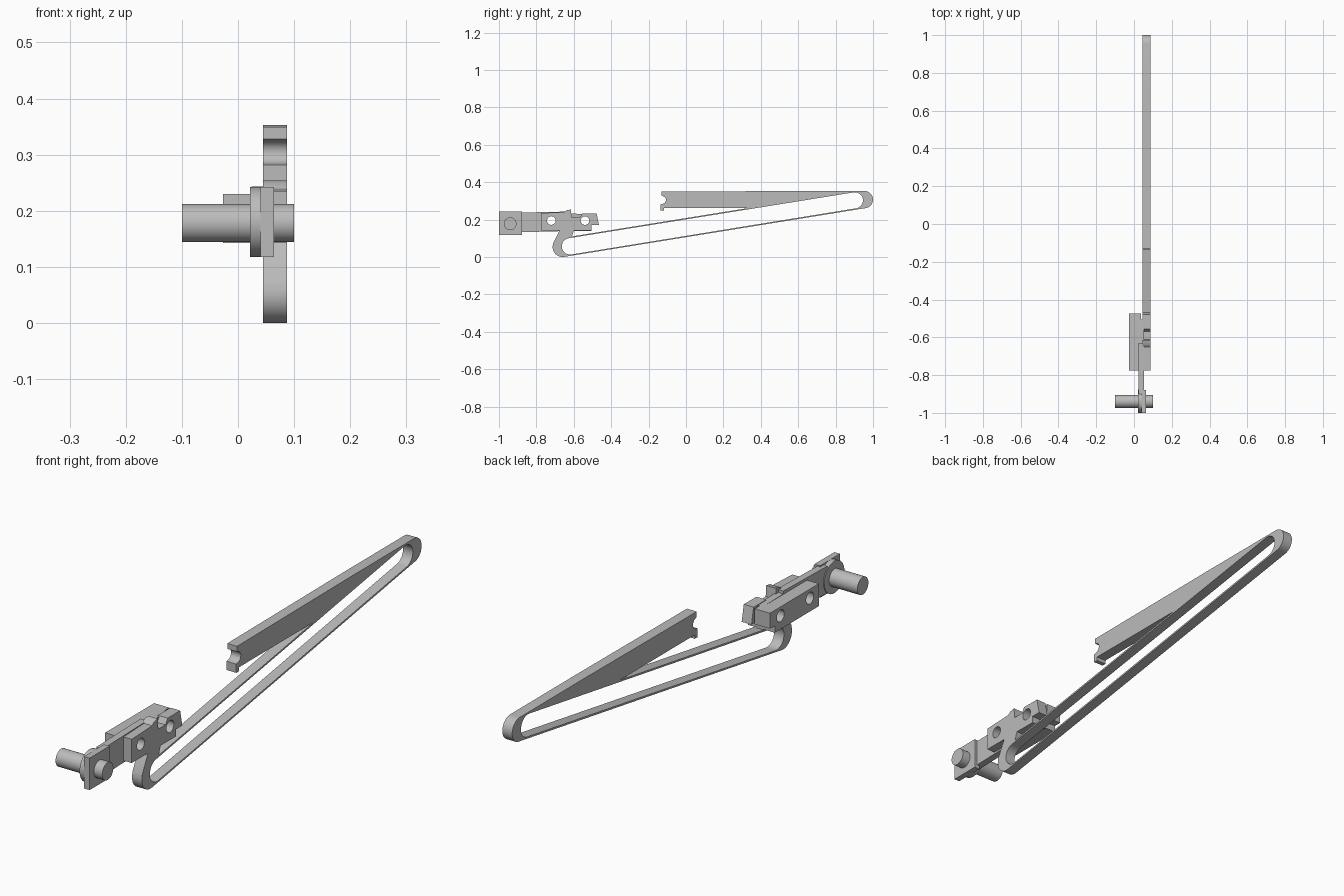
import bpy, bmesh
from math import cos, sin, radians
from mathutils import Matrix

cube = bpy.data.objects.get("Cube")
if cube:
    bpy.data.objects.remove(cube)

steel = bpy.data.materials.new("grey_steel")
steel.use_nodes = True
GREY = (0.5, 0.5, 0.5, 1)
steel.diffuse_color = GREY
steel.node_tree.nodes["Principled BSDF"].inputs["Base Color"].default_value = GREY


def arc(y, z, r, start, end, steps=16):
    """Points of an arc in the side plane, angles in degrees."""
    angles = [radians(start + (end - start) * i / steps) for i in range(steps + 1)]
    return [(y + r * cos(a), z + r * sin(a)) for a in angles]


def circle(y, z, r, steps=32):
    return arc(y, z, r, 0, 360, steps)[:-1]


def prism(name, loops, x0, x1):
    """Extrude side-plane outlines (outer loop first, then holes) from x0 to x1."""
    curve = bpy.data.curves.new(name, 'CURVE')
    curve.dimensions = '2D'
    curve.fill_mode = 'BOTH'
    curve.extrude = (x1 - x0) / 2
    for loop in loops:
        spline = curve.splines.new('POLY')
        spline.points.add(len(loop) - 1)
        for point, (y, z) in zip(spline.points, loop):
            point.co = (y, z, 0, 1)
        spline.use_cyclic_u = True
    helper = bpy.data.objects.new(name + "_outline", curve)
    bpy.context.collection.objects.link(helper)
    bpy.context.view_layer.update()
    graph = bpy.context.evaluated_depsgraph_get()
    mesh = bpy.data.meshes.new_from_object(helper.evaluated_get(graph))
    bpy.data.objects.remove(helper)

    # outline plane (x, y) becomes world (y, z); depth becomes world x
    mesh.transform(Matrix(((0, 0, 1, (x0 + x1) / 2), (1, 0, 0, 0),
                           (0, 1, 0, 0), (0, 0, 0, 1))))
    bm = bmesh.new()
    bm.from_mesh(mesh)
    bmesh.ops.remove_doubles(bm, verts=bm.verts, dist=0.00005)
    bmesh.ops.recalc_face_normals(bm, faces=bm.faces)
    bm.to_mesh(mesh)
    bm.free()
    mesh.materials.clear()
    mesh.materials.append(steel)
    obj = bpy.data.objects.new(name, mesh)
    bpy.context.collection.objects.link(obj)
    bpy.ops.object.select_all(action='DESELECT')
    obj.select_set(True)
    bpy.context.view_layer.objects.active = obj
    bpy.ops.object.shade_smooth_by_angle(angle=radians(30))
    return obj


def rectangle(y0, y1, z0, z1):
    return [(y0, z0), (y1, z0), (y1, z1), (y0, z1)]


bolt_holes = [circle(-0.72, 0.195, 0.023), circle(-0.54, 0.195, 0.023)]

# Pivot pin, round flange and square end plate
prism("pivot_pin", [circle(-0.94, 0.178, 0.034)], -0.10, 0.10)
prism("pivot_flange", [circle(-0.938, 0.18, 0.062)], 0.021, 0.04)
prism("end_plate", [rectangle(-1.0, -0.878, 0.118, 0.242)], 0.04, 0.064)

# Flat arm leading from the pivot into the clamp
arm = [(-0.9, 0.132), (-0.6, 0.14), (-0.505, 0.14), (-0.505, 0.23),
       (-0.63, 0.232), (-0.63, 0.243), (-0.9, 0.237)]
prism("pivot_arm", [arm] + bolt_holes, 0.024, 0.052)

# Clamp block behind the arm
block = [(-0.775, 0.143), (-0.505, 0.143), (-0.505, 0.17),
         (-0.475, 0.17), (-0.475, 0.23), (-0.775, 0.23)]
prism("clamp_block", [block] + bolt_holes, -0.027, 0.038)

# One-piece clip, hook, spring loop and long bar
outline = [(-0.775, 0.235), (-0.775, 0.143), (-0.675, 0.143), (-0.71, 0.075)]
outline += arc(-0.66, 0.053, 0.053, 165, 279)
outline += arc(0.954, 0.307, 0.046, -81, 90)
outline += [(0.56, 0.353), (-0.13, 0.349), (-0.13, 0.328)]
outline += arc(-0.128, 0.305, 0.021, 80, -80, 10)
outline += [(-0.135, 0.282), (-0.135, 0.248), (-0.118, 0.248), (-0.118, 0.263),
            (0.34, 0.263), (-0.61, 0.11), (-0.598, 0.143), (-0.505, 0.143),
            (-0.505, 0.17), (-0.465, 0.17), (-0.478, 0.233), (-0.555, 0.233),
            (-0.568, 0.212), (-0.612, 0.212), (-0.615, 0.254), (-0.638, 0.25),
            (-0.65, 0.24)]
slot = arc(-0.62, 0.057, 0.044, 99, 279) + arc(0.903, 0.303, 0.043, -81, 99)
prism("spring_clip_and_bar", [outline, slot] + bolt_holes, 0.045, 0.087)
